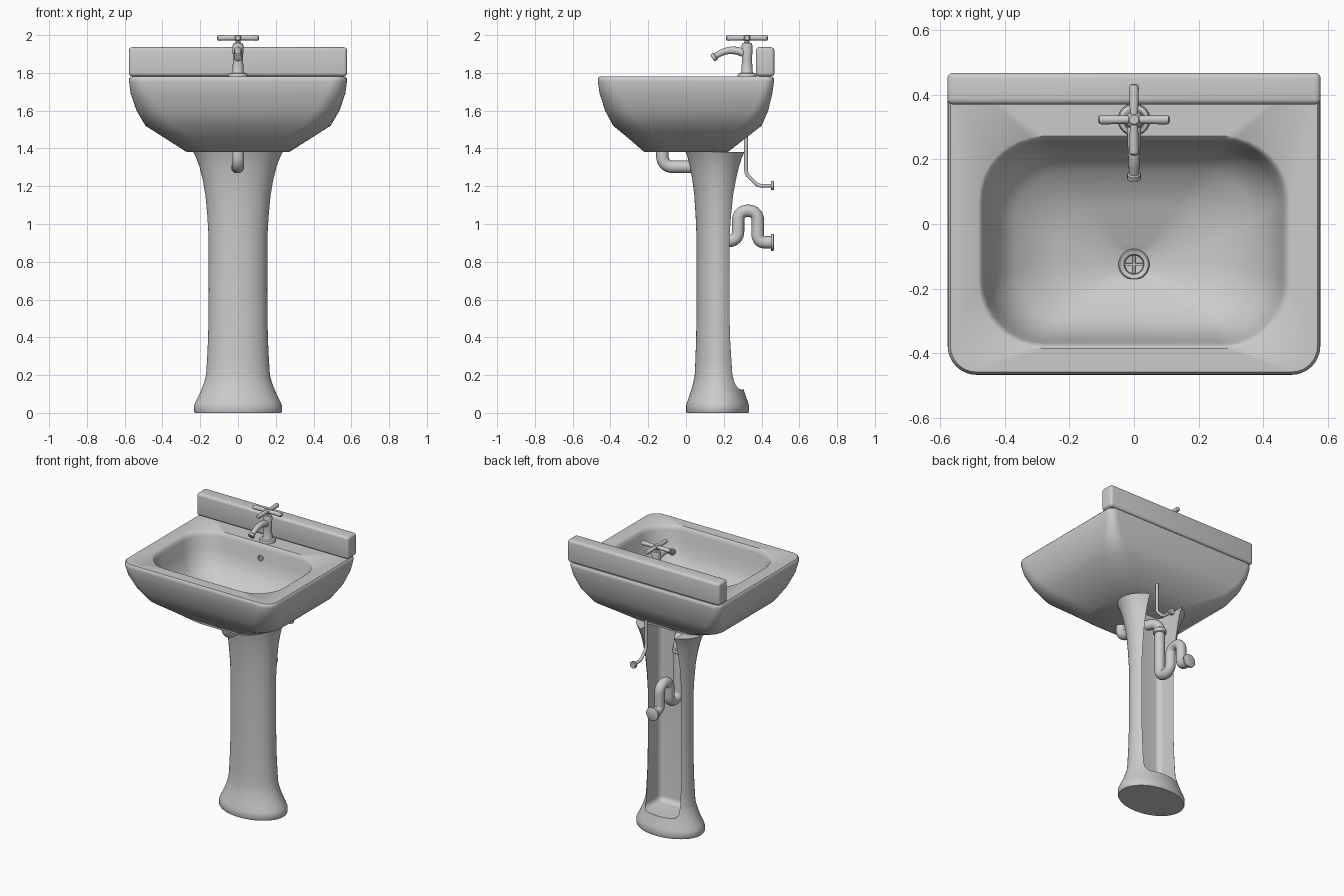
import bpy, bmesh, math
from mathutils import Vector, Matrix

if "Cube" in bpy.data.objects:
    bpy.data.objects.remove(bpy.data.objects["Cube"])


def finish(name, bm, angle=35):
    bmesh.ops.recalc_face_normals(bm, faces=bm.faces)
    me = bpy.data.meshes.new(name)
    bm.to_mesh(me)
    bm.free()
    ob = bpy.data.objects.new(name, me)
    bpy.context.collection.objects.link(ob)
    me.shade_smooth()
    me.set_sharp_from_angle(angle=math.radians(angle))
    return ob


def loft(name, rings, angle=35):
    """Skin a list of equal-length point rings and cap both ends."""
    bm = bmesh.new()
    rows = [[bm.verts.new(p) for p in r] for r in rings]
    n = len(rows[0])
    for a, b in zip(rows, rows[1:]):
        for i in range(n):
            j = (i + 1) % n
            bm.faces.new((a[i], a[j], b[j], b[i]))
    bm.faces.new(rows[0])
    bm.faces.new(rows[-1])
    return finish(name, bm, angle)


def ellipse(rx, ry, z, cx=0, cy=0, n=48):
    return [(cx + rx * math.cos(2 * math.pi * i / n), cy + ry * math.sin(2 * math.pi * i / n), z)
            for i in range(n)]


def lathe(name, profile, cx, cy, axis=None, n=32):
    """Spin (radius, height) points; axis tilts the part to face another way."""
    ob = loft(name, [ellipse(r, r, z, n=n) for r, z in profile])
    rot = axis and Vector((0, 0, 1)).rotation_difference(Vector(axis)).to_matrix().to_4x4()
    if rot:
        ob.data.transform(rot)
    ob.data.transform(Matrix.Translation((cx, cy, 0)))
    return ob


def rounded_rect(hx, y0, y1, rf, rb, z, seg=8):
    pts = []
    for k, (cx, cy, r) in enumerate(((hx - rb, y1 - rb, rb), (-hx + rb, y1 - rb, rb),
                                     (-hx + rf, y0 + rf, rf), (hx - rf, y0 + rf, rf))):
        for i in range(seg + 1):
            a = math.pi / 2 * (k + i / seg)
            pts.append((cx + r * math.cos(a), cy + r * math.sin(a), z))
    return pts


def box(name, x0, x1, y0, y1, z0, z1, bevel, seg=4):
    bm = bmesh.new()
    bmesh.ops.create_cube(bm, size=1)
    for v in bm.verts:
        v.co = ((x0 + x1) / 2 + v.co.x * (x1 - x0), (y0 + y1) / 2 + v.co.y * (y1 - y0),
                (z0 + z1) / 2 + v.co.z * (z1 - z0))
    bmesh.ops.bevel(bm, geom=bm.edges[:], offset=bevel, segments=seg, profile=0.5, affect='EDGES')
    return finish(name, bm)


def pipe(name, pts, radius, bend, end_radius=None, n=16):
    """Tube along a polyline with rounded corners."""
    pts = [Vector(p) for p in pts]
    path = [pts[0]]
    for a, b, c in zip(pts, pts[1:], pts[2:]):
        d = min(bend, (a - b).length * 0.49, (c - b).length * 0.49)
        p, q = b + (a - b).normalized() * d, b + (c - b).normalized() * d
        for i in range(9):
            t = i / 8
            w = 2 * t * (1 - t) * 0.83      # pull the curve towards a circular arc
            s = (1 - t) ** 2 + w + t * t
            path.append((p * (1 - t) ** 2 + b * w + q * t * t) / s)
    path.append(pts[-1])
    rings, u = [], None
    for i, p in enumerate(path):
        t = (path[min(i + 1, len(path) - 1)] - path[max(i - 1, 0)]).normalized()
        u = t.orthogonal() if u is None else u - t * u.dot(t)
        u.normalize()
        v = t.cross(u)
        f = i / (len(path) - 1)
        r = radius + ((end_radius or radius) - radius) * f
        rings.append([p + (u * math.cos(2 * math.pi * k / n) + v * math.sin(2 * math.pi * k / n)) * r
                      for k in range(n)])
    return loft(name, rings, 50)


# Basin: outer shell up to the rim, then down inside to the drain
outer = [(.27, -.22, .22, .14, .14, 1.38), (.38, -.30, .31, .15, .13, 1.45),
         (.49, -.385, .40, .15, .11, 1.52), (.537, -.428, .435, .13, .08, 1.60),
         (.568, -.457, .457, .105, .06, 1.69), (.577, -.467, .466, .09, .05, 1.755),
         (.576, -.466, .466, .088, .05, 1.77), (.568, -.458, .458, .08, .045, 1.78)]
inner = [(.482, -.385, .272, .20, .20, 1.78), (.472, -.376, .263, .195, .195, 1.772),
         (.464, -.370, .256, .19, .19, 1.75), (.45, -.360, .245, .19, .19, 1.68),
         (.425, -.340, .222, .18, .18, 1.60), (.37, -.300, .165, .16, .16, 1.525),
         (.24, -.225, .05, .12, .12, 1.47), (.10, -.17, -.06, .05, .05, 1.44),
         (.036, -.161, -.089, .035, .035, 1.425), (.03, -.155, -.095, .029, .029, 1.405)]
loft("basin", [rounded_rect(*r) for r in outer + inner], 40)
box("splashback", -.578, .578, .37, .468, 1.782, 1.936, .018)

# Drain with cross grate, and overflow button
lathe("drain_ring", [(.03, 1.42), (.048, 1.43), (.048, 1.438), (.044, 1.442),
                     (.031, 1.438), (.028, 1.418)], 0, -.125)
box("drain_bar_x", -.029, .029, -.129, -.121, 1.425, 1.435, .001, 1)
box("drain_bar_y", -.004, .004, -.154, -.096, 1.425, 1.435, .001, 1)
overflow = lathe("overflow", [(.02, -.02), (.02, .006), (.015, .01), (.011, .006), (.010, 0)],
                 0, .25, (0, -1, .2))
overflow.data.transform(Matrix.Translation((0, 0, 1.69)))

# Pedestal with an open channel at the back
profile = [(0, .228), (.008, .233), (.038, .233), (.055, .226), (.085, .211), (.12, .195),
           (.16, .180), (.20, .169), (.28, .164), (.38, .159), (.5, .156), (.7, .155), (.92, .155),
           (1.04, .162), (1.15, .172), (1.23, .186), (1.30, .203), (1.35, .221), (1.38, .236)]
pedestal = loft("pedestal", [ellipse(r, r * .715, z, 0, .167, 64) for z, r in profile], 40)
cutter = box("channel_cutter", -.128, .128, .095, .8, .125, 1.8, .035, 5)
mod = pedestal.modifiers.new("channel", 'BOOLEAN')
mod.object, mod.operation, mod.solver = cutter, 'DIFFERENCE', 'EXACT'
bpy.context.view_layer.objects.active = pedestal
bpy.ops.object.modifier_apply(modifier=mod.name)
bpy.data.objects.remove(cutter)
pedestal.data.set_sharp_from_angle(angle=math.radians(35))

# Tap: body, spout and cross handle
lathe("tap_body", [(.05, 1.778), (.05, 1.79), (.046, 1.796), (.034, 1.80), (.029, 1.81),
                   (.027, 1.87), (.029, 1.945), (.025, 1.957), (.014, 1.96), (.012, 1.99)], 0, .323)
pipe("tap_spout", [(0, .32, 1.90), (0, .26, 1.922), (0, .20, 1.915), (0, .15, 1.885)],
     .022, .035, .016)
lathe("tap_nozzle", [(.017, -.012), (.021, -.008), (.021, .008), (.015, .01)], 0, .148,
      (0, -.75, -.5)).location.z = 1.883
lathe("handle_hub", [(.012, 1.968), (.02, 1.975), (.021, 1.992), (.014, 2.0)], 0, .323)
bar = [(.006, -.111), (.013, -.107), (.015, -.098), (.012, 0), (.015, .098), (.013, .107), (.006, .111)]
for name, axis in (("handle_bar_x", (1, 0, 0)), ("handle_bar_y", (0, 1, 0))):
    lathe(name, bar, 0, .323, axis, 16).location.z = 1.985

# Waste pipe, trap and wall flange
tx = -.065
pipe("waste_pipe", [(0, -.125, 1.42), (0, -.125, 1.302), (0, .05, 1.302), (tx, .172, 1.302),
                    (tx, .172, .91), (tx, .276, .91), (tx, .276, 1.07), (tx, .38, 1.07),
                    (tx, .38, .903), (tx, .46, .903)], .033, .06)
flange = [(1, -.008), (1, .004), (.85, .008)]
lathe("waste_flange", [(.045 * r, z) for r, z in flange], tx, .458, (0, 1, 0)).location.z = .903
lathe("waste_collar", [(.034, 1.22), (.041, 1.225), (.041, 1.25), (.034, 1.255)], tx, .172)

# Water supply pipe and wall flange
sx = .08
pipe("supply_pipe", [(sx, .318, 1.50), (sx, .318, 1.265), (sx, .38, 1.203), (sx, .46, 1.203)],
     .010, .02, n=12)
lathe("supply_flange", [(.024 * r, z) for r, z in flange], sx, .458, (0, 1, 0)).location.z = 1.203
